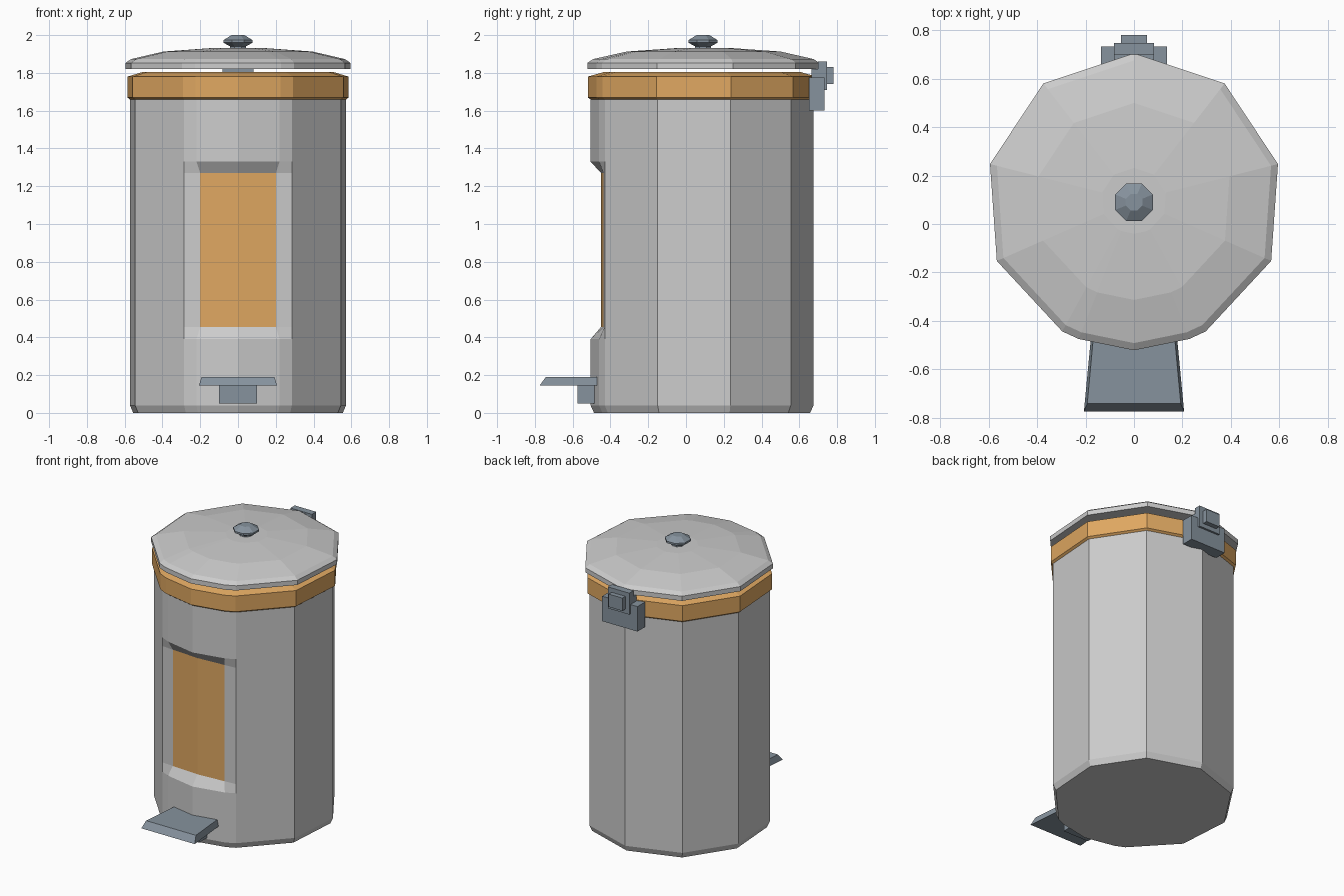
import bpy, bmesh, math

if "Cube" in bpy.data.objects:
    bpy.data.objects.remove(bpy.data.objects["Cube"])

CY = 0.09  # centre of the barrel outline in y


def material(name, rgb):
    m = bpy.data.materials.new(name)
    m.diffuse_color = (*rgb, 1)
    m.use_nodes = True
    m.node_tree.nodes["Principled BSDF"].inputs["Base Color"].default_value = m.diffuse_color
    return m


orange = material("orange", (0.74, 0.39, 0.12))
slate = material("slate", (0.24, 0.29, 0.34))


def mirror(half):
    """Full outline from a right half running front centre to back centre."""
    return half + [(-x, y) for x, y in half[-2:0:-1]]


def loft(name, rows, mat=None):
    """Skin closed rings of 3D points and cap both ends."""
    bm = bmesh.new()
    rings = [[bm.verts.new(p) for p in row] for row in rows]
    n = len(rings[0])
    for a, b in zip(rings, rings[1:]):
        for i in range(n):
            j = (i + 1) % n
            bm.faces.new((a[i], a[j], b[j], b[i]))
    bm.faces.new(rings[0][::-1])
    bm.faces.new(rings[-1])
    bmesh.ops.recalc_face_normals(bm, faces=bm.faces)
    me = bpy.data.meshes.new(name)
    bm.to_mesh(me)
    bm.free()
    if mat:
        me.materials.append(mat)
    ob = bpy.data.objects.new(name, me)
    bpy.context.collection.objects.link(ob)
    return ob


def ring(outline, s, z, dy=0):
    return [(x * s, CY + (y - CY) * s + dy, z) for x, y in outline]


def box(name, w, y0, y1, z0, z1):
    sq = [(w, y0), (w, y1), (-w, y1), (-w, y0)]
    return loft(name, [[(x, y, z) for x, y in sq] for z in (z0, z1)], slate)


# Barrel outlines: plain, and with the front pushed in for the window
back = [(0.285, -0.43), (0.545, -0.15), (0.572, 0.235), (0.36, 0.555), (0, 0.675)]
plain = mirror([(0, -0.505), (0.22, -0.46)] + back)
pushed = mirror([(0, -0.45), (0.2, -0.437)] + back)

# Barrel with recessed window
body = loft("barrel", [ring(plain, 0.97, 0), ring(plain, 1, 0.04),
                       ring(plain, 1, 0.39), ring(pushed, 1, 0.455),
                       ring(pushed, 1, 1.27), ring(plain, 1, 1.33),
                       ring(plain, 1, 1.68)])
body.data.materials.append(None)
body.data.materials.append(orange)
for f in body.data.polygons:
    c = f.center
    if abs(c.x) < 0.15 and c.y < -0.4 and 0.8 < c.z < 0.9:
        f.material_index = 1

# Coloured rim
loft("rim", [ring(plain, s, z) for s, z in
             [(0.99, 1.655), (1.025, 1.67), (1.025, 1.78), (0.88, 1.805)]], orange)

# Domed lid
loft("lid", [ring(plain, s, z, 0.007) for s, z in
             [(1.02, 1.82), (1.04, 1.82), (1.04, 1.853), (0.99, 1.873),
              (0.69, 1.913), (0.23, 1.932)]])

# Eight-sided knob
octagon = [(math.cos(math.radians(22.5 + 45 * i)),
            math.sin(math.radians(22.5 + 45 * i))) for i in range(8)]
loft("knob", [[(x * r, CY + y * r, z) for x, y in octagon] for r, z in
              [(0.045, 1.925), (0.045, 1.94), (0.084, 1.96), (0.084, 1.973),
               (0.037, 2.0)]], slate)

# Hinge at the back
box("hinge_base", 0.137, 0.65, 0.733, 1.6, 1.775)
box("hinge_link", 0.083, 0.665, 0.71, 1.775, 1.82)
box("hinge_plate", 0.083, 0.70, 0.747, 1.71, 1.86)
box("hinge_cap", 0.053, 0.745, 0.78, 1.74, 1.83)

# Foot pedal
box("pedal_arm", 0.1, -0.575, -0.45, 0.05, 0.15)
loft("pedal", [[(0.207, -0.775, 0.145), (0.178, -0.47, 0.145),
                (-0.178, -0.47, 0.145), (-0.207, -0.775, 0.145)],
               [(0.193, -0.742, 0.19), (0.168, -0.47, 0.19),
                (-0.168, -0.47, 0.19), (-0.193, -0.742, 0.19)]], slate)
